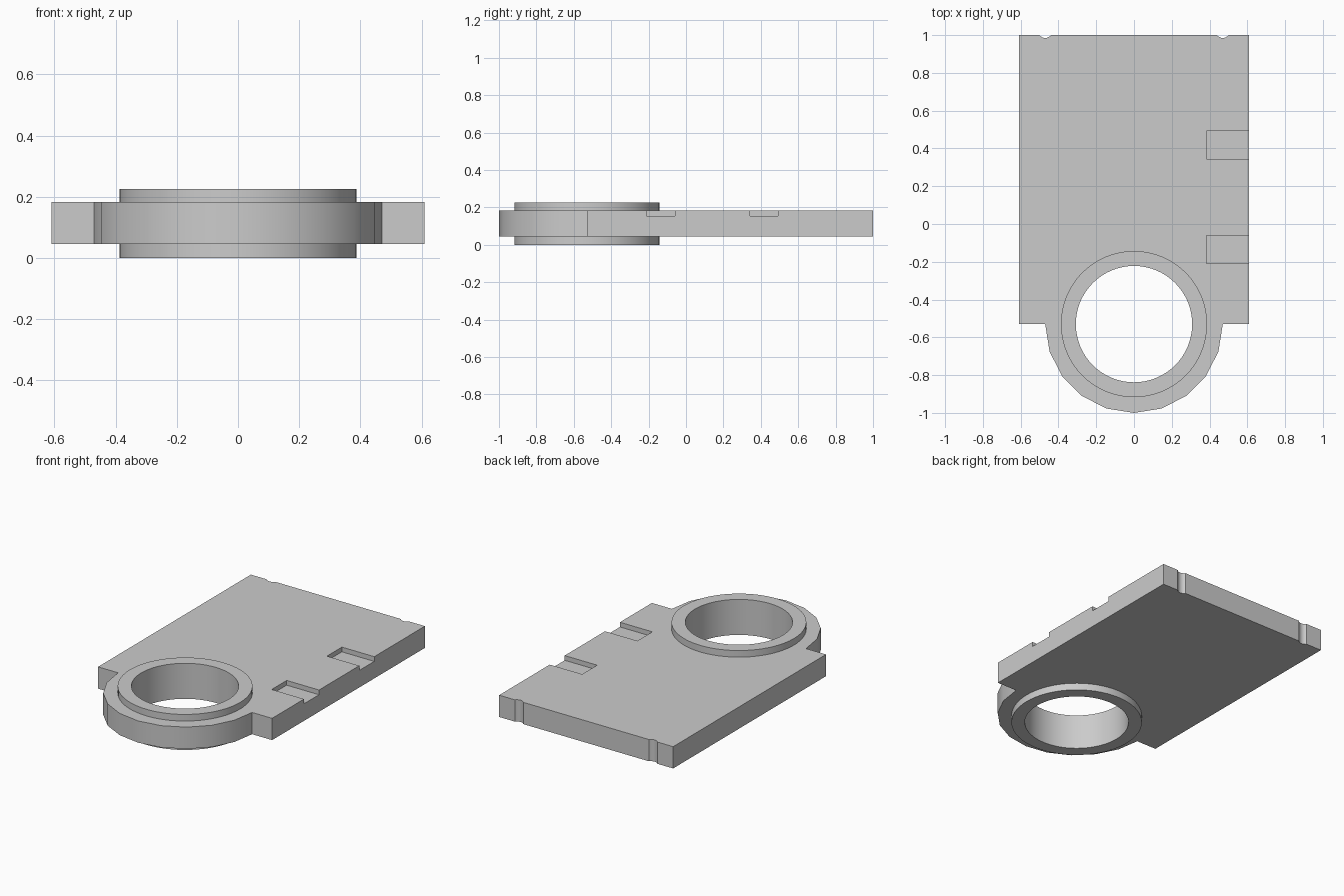
import bpy, bmesh
from math import sin, cos, pi, radians

if "Cube" in bpy.data.objects:
    bpy.data.objects.remove(bpy.data.objects["Cube"])

HALF_W, BACK_Y, HUB_Y = 0.61, 1.0, -0.53
PLATE_BOTTOM, PLATE_TOP, RING_TOP = 0.045, 0.183, 0.225
NOSE_R, RING_R, HOLE_R = 0.47, 0.387, 0.308

grey = bpy.data.materials.new("plain grey")
grey.use_nodes = True
colour = (0.6, 0.6, 0.6, 1)
grey.diffuse_color = colour
grey.node_tree.nodes["Principled BSDF"].inputs["Base Color"].default_value = colour


def make_object(name, bm):
    bmesh.ops.recalc_face_normals(bm, faces=bm.faces)
    mesh = bpy.data.meshes.new(name)
    bm.to_mesh(mesh)
    bm.free()
    mesh.materials.append(grey)
    obj = bpy.data.objects.new(name, mesh)
    bpy.context.collection.objects.link(obj)
    return obj


def extruded(name, outline, z0, z1):
    bm = bmesh.new()
    face = bm.faces.new([bm.verts.new((x, y, z0)) for x, y in outline])
    up = bmesh.ops.extrude_face_region(bm, geom=[face])["geom"]
    verts = [v for v in up if isinstance(v, bmesh.types.BMVert)]
    bmesh.ops.translate(bm, verts=verts, vec=(0, 0, z1 - z0))
    return make_object(name, bm)


def arc(cx, cy, r, start, end, steps):
    angles = [radians(start + (end - start) * i / steps) for i in range(steps + 1)]
    return [(cx + r * cos(a), cy + r * sin(a)) for a in angles]


def circle(r, steps=64):
    return arc(0, HUB_Y, r, 0, 360, steps)[:-1]


def smooth(obj):
    bpy.ops.object.select_all(action="DESELECT")
    obj.select_set(True)
    bpy.context.view_layer.objects.active = obj
    bpy.ops.object.shade_smooth_by_angle(angle=radians(30))


def cut(obj, cutter):
    cutter.hide_render = True
    mod = obj.modifiers.new("cut", "BOOLEAN")
    mod.operation, mod.solver, mod.object = "DIFFERENCE", "EXACT", cutter
    bpy.context.view_layer.objects.active = obj
    bpy.ops.object.modifier_apply(modifier=mod.name)
    bpy.data.objects.remove(cutter)


# Plate with a faceted round nose and two shallow grooves in the back edge
outline = arc(0, HUB_Y, NOSE_R, 180, 360, 10)
outline += [(HALF_W, HUB_Y), (HALF_W, BACK_Y)]
for x in (0.47, -0.47):
    outline += arc(x, BACK_Y + 0.0225, 0.0375, -37, -143, 8)
outline += [(-HALF_W, BACK_Y), (-HALF_W, HUB_Y)]
plate = extruded("plate", outline, PLATE_BOTTOM, PLATE_TOP)

# Seat for the ring, hidden inside its wall
cut(plate, extruded("ring_seat", circle((RING_R + HOLE_R) / 2), -0.1, 0.4))

# Two pockets open to the left edge
for y in (-0.21, 0.343):
    box = [(0.383, y), (0.7, y), (0.7, y + 0.15), (0.383, y + 0.15)]
    cut(plate, extruded("pocket", box, 0.153, 0.3))
smooth(plate)

# Ring passing through the plate
bm = bmesh.new()
loops = []
for r, z in ((RING_R, 0), (RING_R, RING_TOP), (HOLE_R, RING_TOP), (HOLE_R, 0)):
    loops.append([bm.verts.new((x, y, z)) for x, y in circle(r)])
for k, low in enumerate(loops):
    high = loops[(k + 1) % len(loops)]
    for i in range(len(low)):
        j = (i + 1) % len(low)
        bm.faces.new((low[i], low[j], high[j], high[i]))
smooth(make_object("ring", bm))
